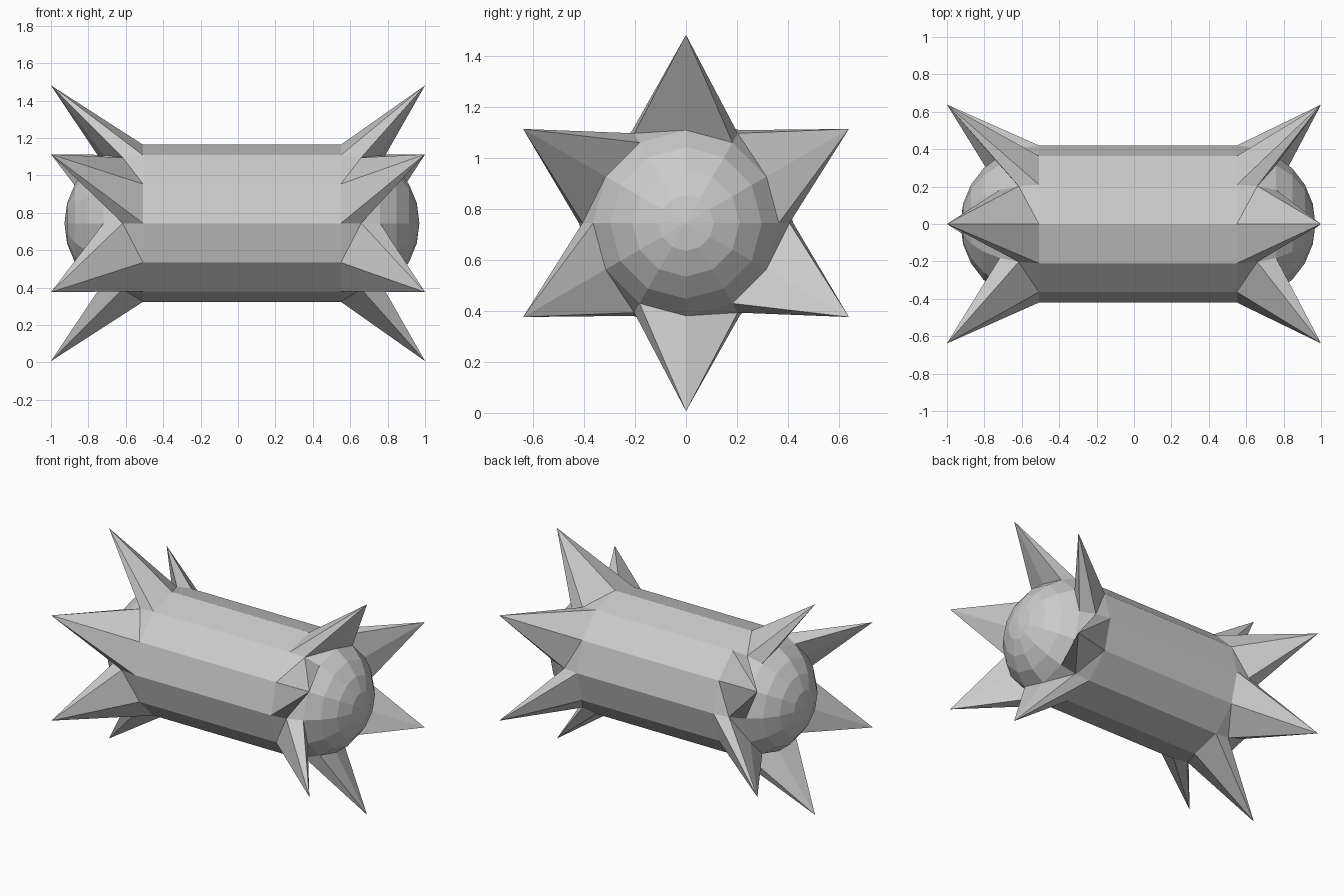
import bpy, bmesh, math

if "Cube" in bpy.data.objects:
    bpy.data.objects.remove(bpy.data.objects["Cube"])

R, SIDES, ZC = 0.42, 12, 0.744      # capsule radius, sides, axis height
LEFT, RIGHT = -0.508, 0.55          # ends of the straight barrel
TIP_R, TIP_X = 0.737, 1.0           # spike tips

bm = bmesh.new()


def point(x, r, j):
    a = math.tau * j / SIDES
    return bm.verts.new((x, r * math.cos(a), ZC + r * math.sin(a)))


def cap(x0, side):
    """Dome of six bands; every second vertex of the first band is pulled into a spike."""
    rings = []
    for k in range(6):
        a = math.radians(15 * k)
        ring = []
        for j in range(SIDES):
            if k == 1 and j % 2:
                ring.append(point(side * TIP_X, TIP_R, j))
            else:
                ring.append(point(x0 + side * R * math.sin(a), R * math.cos(a), j))
        rings.append(ring)
    pole = bm.verts.new((x0 + side * R, 0, ZC))
    for j in range(SIDES):
        n = (j + 1) % SIDES
        for k in range(5):
            a, b, c, d = rings[k][j], rings[k][n], rings[k + 1][n], rings[k + 1][j]
            if k < 2:                # spike sides are split into triangles
                bm.faces.new((a, b, d))
                bm.faces.new((b, c, d))
            else:
                bm.faces.new((a, b, c, d))
        bm.faces.new((rings[5][j], rings[5][n], pole))
    return rings[0]


left, right = cap(LEFT, -1), cap(RIGHT, 1)

# Straight barrel between the two spiked domes
for j in range(SIDES):
    n = (j + 1) % SIDES
    bm.faces.new((left[j], left[n], right[n], right[j]))

bmesh.ops.recalc_face_normals(bm, faces=bm.faces)
mesh = bpy.data.meshes.new("spiked_capsule")
bm.to_mesh(mesh)
bm.free()
bpy.context.collection.objects.link(bpy.data.objects.new("spiked_capsule", mesh))
